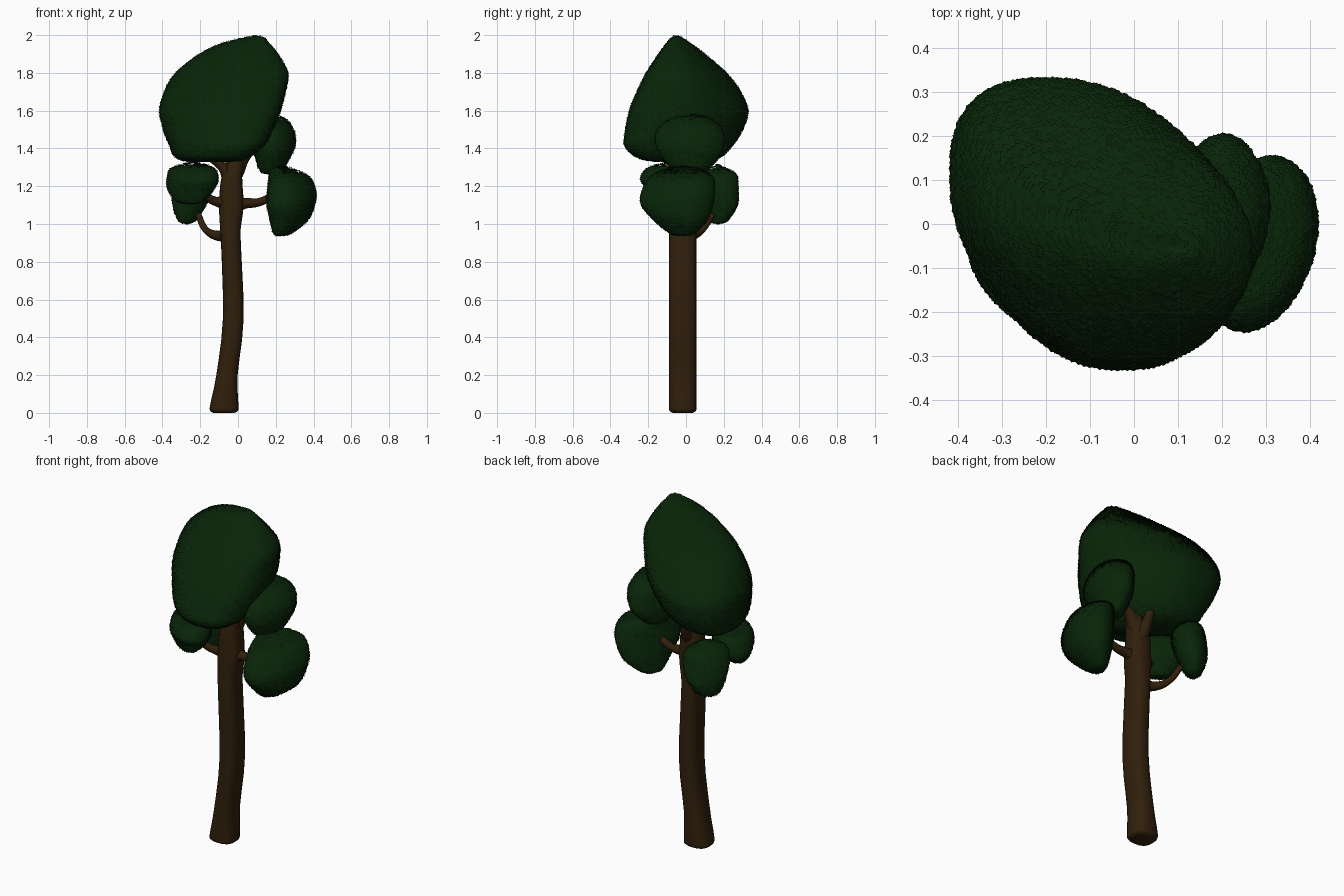
import bpy, math, random
from mathutils import Vector

if "Cube" in bpy.data.objects:
    bpy.data.objects.remove(bpy.data.objects["Cube"])

random.seed(4)


def material(name, col):
    m = bpy.data.materials.new(name)
    m.diffuse_color = (*col, 1)
    m.use_nodes = True
    m.node_tree.nodes["Principled BSDF"].inputs["Base Color"].default_value = m.diffuse_color
    return m


BARK = material("bark", (0.03, 0.014, 0.0035))
LEAF = material("leaf", (0.0025, 0.018, 0.0025))


def add_mesh(name, verts, faces, mat, smooth=False):
    me = bpy.data.meshes.new(name)
    me.from_pydata(verts, [], faces)
    me.materials.append(mat)
    ob = bpy.data.objects.new(name, me)
    bpy.context.collection.objects.link(ob)
    if smooth:
        me.polygons.foreach_set("use_smooth", [True] * len(me.polygons))
    return ob


# Smooth interpolation of a ring list: (z, x0, x1, y0, y1)
def ring_at(rings, u):
    n = len(rings) - 1
    i = max(0, min(int(u), n - 1))
    f = min(max(u - i, 0), 1)
    a, b, c, d = (rings[min(max(i + k, 0), n)] for k in (-1, 0, 1, 2))
    return [q + 0.5 * f * (r - p + f * (2 * p - 5 * q + 4 * r - s + f * (3 * (q - r) + s - p)))
            for p, q, r, s in zip(a, b, c, d)]


# One coordinate of a squared-off circle
def rounded(t, power):
    c, s = math.cos(t), math.sin(t)
    k = (abs(c) ** power + abs(s) ** power) ** (-1 / power)
    return c * k, s * k


# Point on a lofted body; skew slants the oval, power squares it off
def surf(rings, u, t, skew=0.0, power=2.0):
    z, x0, x1, y0, y1 = ring_at(rings, u)
    c, s = rounded(t, power)[0], rounded(t + skew, power)[1]
    return Vector(((x0 + x1) / 2 + (x1 - x0) / 2 * c, (y0 + y1) / 2 + (y1 - y0) / 2 * s, z))


# Foliage clump covered with overlapping pointed leaves
def clump(name, rings, skew=0.0, power=2.0, size=0.015):
    verts, faces = [], []
    shape = [(-.7, -.7, -.18), (.7, -.7, -.18), (.65, .35, .12), (0, .95, .3), (-.65, .35, .12)]
    row = 0
    for i in range(len(rings) - 1):
        span = math.dist(rings[i][:2], rings[i + 1][:2])
        span = max([span] + [abs(p - q) for p, q in zip(rings[i], rings[i + 1])])
        steps = max(3, math.ceil(span / (size * 0.7)))
        for k in range(steps):
            u = i + (k + 0.5) / steps
            r = ring_at(rings, u)
            a, b = abs(r[2] - r[1]) / 2, abs(r[4] - r[3]) / 2
            count = max(6, int(2.3 * math.pi * math.sqrt((a * a + b * b) / 2) / size))
            centre = Vector(((r[1] + r[2]) / 2, (r[3] + r[4]) / 2, (rings[0][0] + rings[-1][0]) / 2))
            row += 1
            for j in range(count):
                t = 2 * math.pi * (j + 0.5 * (row % 2)) / count
                p = surf(rings, u, t, skew, power)
                side = surf(rings, u, t + .02, skew, power) - surf(rings, u, t - .02, skew, power)
                down = surf(rings, u - .02, t, skew, power) - surf(rings, u + .02, t, skew, power)
                if side.length < 1e-6 or down.length < 1e-6:
                    continue
                side.normalize()
                down = (down - side * down.dot(side)).normalized()
                nor = side.cross(-down)
                if nor.dot(p - centre) < 0:
                    nor.negate()
                lift = random.uniform(0.4, 1.7)
                base = len(verts)
                verts += [p + size * (side * x + down * y + nor * h * lift) for x, y, h in shape]
                faces.append(list(range(base, base + 5))[::-1])
    return add_mesh(name, verts, faces, LEAF)


# Trunk
trunk = [(0, -.13, -.02, -.07, .035), (.012, -.148, 0, -.088, .053), (.05, -.146, .002, -.09, .055),
         (.2, -.115, -.002, -.09, .055), (.5, -.08, .03, -.09, .055), (.9, -.09, .015, -.09, .055),
         (.98, -.095, .015, -.085, .055), (1.1, -.1, .03, -.08, .055), (1.25, -.087, .022, -.07, .05),
         (1.36, -.03, .035, -.05, .03), (1.46, 0, .04, -.03, .01)]
SIDES, SUB = 16, 3
nrow = (len(trunk) - 1) * SUB + 1
tv = [surf(trunk, r / SUB, 2 * math.pi * j / SIDES, 0, 2.9) for r in range(nrow) for j in range(SIDES)]
tf = [(r * SIDES + j, r * SIDES + (j + 1) % SIDES, (r + 1) * SIDES + (j + 1) % SIDES, (r + 1) * SIDES + j)
      for r in range(nrow - 1) for j in range(SIDES)]
tf += [list(range(SIDES))[::-1], list(range((nrow - 1) * SIDES, nrow * SIDES))]
trunk_ob = add_mesh("trunk", tv, tf, BARK, True)
bpy.context.view_layer.objects.active = trunk_ob
trunk_ob.select_set(True)
bpy.ops.object.shade_smooth_by_angle(angle=math.radians(50))


# Branches as tapered tubes: (x, y, z, radius)
def branch(name, pts):
    cu = bpy.data.curves.new(name, "CURVE")
    cu.dimensions = "3D"
    cu.bevel_depth = 1
    cu.bevel_resolution = 2
    cu.resolution_u = 5
    cu.use_fill_caps = True
    sp = cu.splines.new("BEZIER")
    sp.bezier_points.add(len(pts) - 1)
    for bp, (x, y, z, r) in zip(sp.bezier_points, pts):
        bp.co = (x, y, z)
        bp.radius = r
        bp.handle_left_type = bp.handle_right_type = "AUTO"
    cu.materials.append(BARK)
    bpy.context.collection.objects.link(bpy.data.objects.new(name, cu))


branch("right_branch", [(-.03, -.01, 1.1, .05), (.04, -.015, 1.11, .028), (.11, -.015, 1.115, .022), (.2, -.02, 1.16, .018)])
branch("low_back_branch", [(-.05, 0, .94, .035), (-.12, .04, .94, .025), (-.175, .09, .975, .018), (-.21, .14, 1.05, .016)])
branch("left_branch", [(-.05, -.02, 1.12, .045), (-.12, -.05, 1.12, .024), (-.21, -.09, 1.18, .018)])
branch("upper_left_branch", [(-.04, -.02, 1.23, .045), (-.08, -.03, 1.3, .027), (-.16, -.04, 1.36, .018)])
branch("upper_right_branch", [(-.01, 0, 1.27, .04), (.05, .01, 1.37, .026), (.15, .03, 1.43, .018)])
branch("back_branch", [(-.03, .01, 1.2, .04), (-.04, .07, 1.31, .026), (-.05, .1, 1.45, .017)])

# Crown and smaller foliage clumps
clump("main_crown", [(1.345, -.13, -.13, -.04, -.04), (1.335, -.27, -.01, -.17, .1), (1.36, -.335, .07, -.27, .19),
                     (1.42, -.365, .14, -.325, .25), (1.5, -.395, .185, -.32, .3), (1.6, -.415, .225, -.3, .328),
                     (1.7, -.39, .25, -.26, .29), (1.8, -.33, .263, -.21, .215), (1.9, -.205, .21, -.145, .1),
                     (1.96, -.08, .16, -.1, .02), (1.99, .05, .13, -.07, -.03), (1.994, .09, .09, -.05, -.05)],
      skew=-0.32, power=2.25)
clump("right_clump", [(.945, .23, .23, -.02, -.02), (.95, .19, .28, -.08, .04), (1.02, .17, .37, -.17, .11),
                      (1.1, .153, .405, -.235, .14), (1.17, .155, .414, -.235, .15), (1.25, .165, .38, -.19, .14),
                      (1.295, .18, .29, -.1, .07), (1.305, .22, .22, -.02, -.02)], skew=0.25, power=1.95)
clump("upper_right_clump", [(1.27, .18, .18, .03, .03), (1.28, .12, .23, -.05, .1), (1.36, .09, .28, -.13, .18),
                            (1.43, .08, .305, -.16, .2), (1.5, .08, .295, -.15, .19), (1.56, .1, .25, -.09, .13),
                            (1.585, .17, .17, .02, .02)], skew=0.1, power=1.85)
clump("left_front_clump", [(1.11, -.25, -.25, -.09, -.09), (1.12, -.32, -.19, -.15, -.04), (1.18, -.37, -.13, -.2, .03),
                           (1.24, -.375, -.105, -.24, .05), (1.3, -.35, -.13, -.2, .03), (1.33, -.24, -.24, -.08, -.08)],
      skew=-0.4)
clump("left_back_clump", [(1.005, -.27, -.27, .17, .17), (1.02, -.315, -.225, .12, .22), (1.1, -.345, -.17, .08, .272),
                          (1.2, -.35, -.14, .05, .275), (1.27, -.32, -.16, .06, .26), (1.315, -.24, -.24, .17, .17)],
      skew=0.3)
